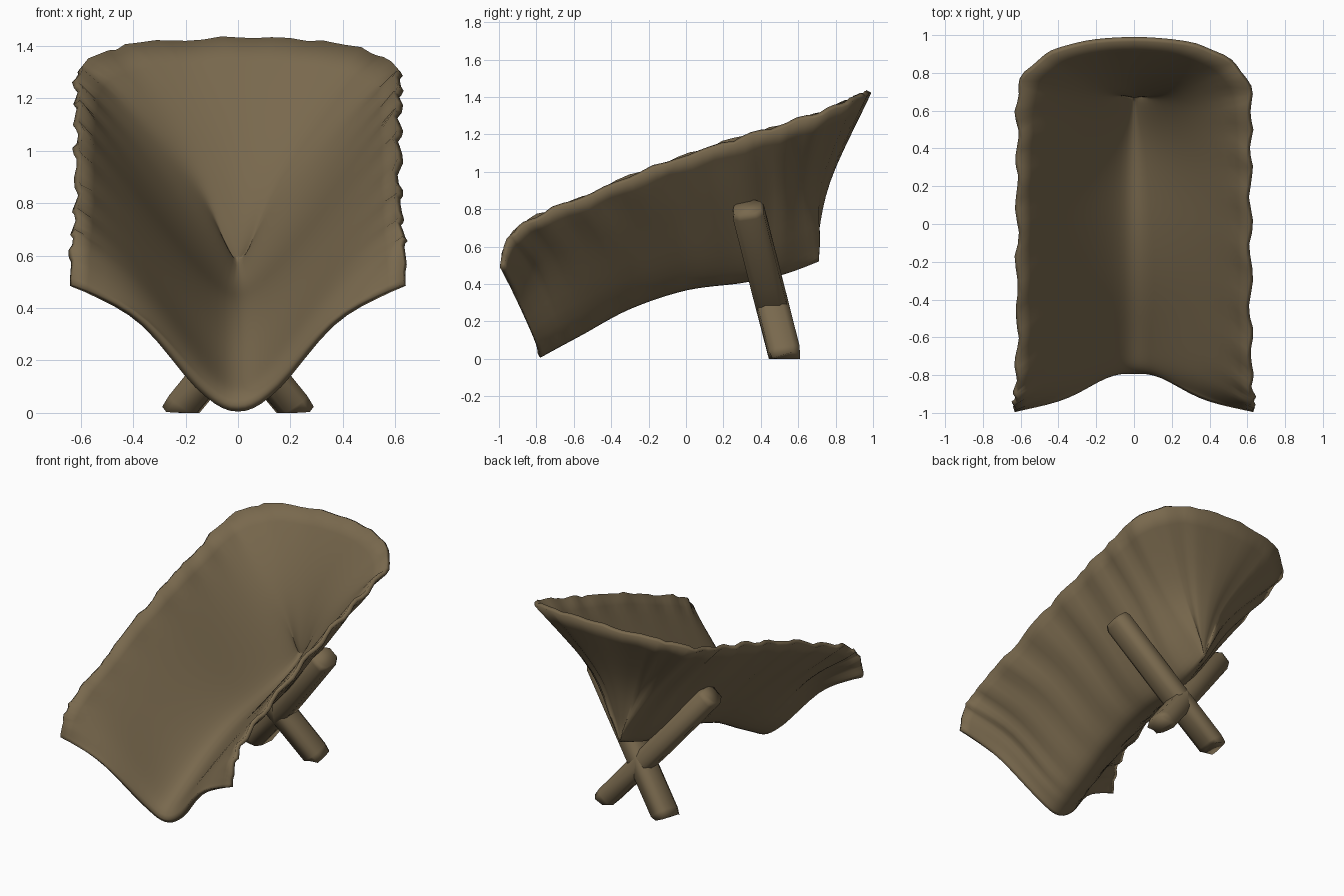
import bpy, bmesh, math, random
from mathutils import Vector

if "Cube" in bpy.data.objects:
    bpy.data.objects.remove(bpy.data.objects["Cube"])

random.seed(4)
hide = bpy.data.materials.new("brown_hide")
hide.diffuse_color = (0.19, 0.14, 0.075, 1)
hide.use_nodes = True
hide.node_tree.nodes["Principled BSDF"].inputs["Base Color"].default_value = hide.diffuse_color

# Stations of one half: keel (y, z), keel flare (x, rise), wall middle, rim
STATIONS = [
    ((-.78, .005), (.15, .08), (.38, -.91, .345), (.64, -.97, .49)),
    ((-.68, .06), (.15, .09), (.38, -.82, .45), (.64, -.94, .62)),
    ((-.55, .13), (.15, .09), (.40, -.68, .52), (.63, -.83, .73)),
    ((-.30, .265), (.15, .09), (.40, -.40, .63), (.62, -.55, .85)),
    ((.00, .365), (.15, .09), (.40, -.08, .75), (.62, -.17, 1.01)),
    ((.30, .405), (.14, .09), (.39, .25, .82), (.62, .20, 1.14)),
    ((.52, .45), (.12, .10), (.34, .51, .89), (.62, .50, 1.23)),
    ((.71, .52), (.07, .13), (.26, .67, .94), (.60, .77, 1.32)),
    ((.71, .52), (.04, .15), (.15, .75, .97), (.38, .94, 1.40)),
    ((.71, .52), (.00, .15), (.00, .78, .97), (.00, .99, 1.42)),
]


def catmull(p, t, first, last):
    """Point on a smooth curve through p, t in 0..1, with phantom ends."""
    q = [first] + p + [last]
    n = len(p) - 1
    i = min(int(t * n), n - 1)
    u = t * n - i
    a, b, c, d = q[i:i + 4]
    return 0.5 * (2 * b + (c - a) * u + (2 * a - 5 * b + 4 * c - d) * u * u
                  + (3 * b - a - 3 * c + d) * u ** 3)


def flip(v):
    return Vector((-v.x, v.y, v.z))


def half_point(s, t):
    """s runs front to back along the trough, t from keel to rim."""
    lines = [[], [], [], []]
    for k, a, m, r in STATIONS:
        lines[0].append(Vector((0, k[0], k[1])))
        lines[1].append(Vector((a[0], k[0] - .02 * a[0] / .15, k[1] + a[1])))
        lines[2].append(Vector(m))
        lines[3].append(Vector(r))
    row = [catmull(l, s, 2 * l[0] - l[1], flip(l[-2])) for l in lines]
    if s >= 7 / 9:
        row[0] = lines[0][-1].copy()
    blend = min(1, max(0, (s - 6 / 9) * 9))
    first = flip(row[1]).lerp(2 * row[0] - row[1], blend)
    return catmull(row, t, first, 2 * row[3] - row[2])


# Pleated hide trough with a fanned back: outer skin
NS, NT = 54, 14
bm = bmesh.new()
for side in (1, -1):
    grid = []
    jag = [random.uniform(-1, 1) for _ in range(NS + 1)]
    jag[NS] = 0
    for i in range(NS + 1):
        s = i / NS
        line = []
        for j in range(NT + 1):
            t = j / NT
            p = half_point(s, t)
            # pleats push the wall in and out, the rim is ragged
            fold = math.sin(s * 74 + side * 1.1 + 1.5 * t) * .009 + jag[i] * .004
            fold *= t * (1 - s ** 12) * min(1, s * 8)
            p += Vector((fold, 0, -fold * .8))
            if j == NT:
                p.z += jag[i] * .01
            p.x *= side
            line.append(bm.verts.new(p))
        grid.append(line)
    for i in range(NS):
        for j in range(NT):
            bm.faces.new((grid[i][j], grid[i + 1][j], grid[i + 1][j + 1], grid[i][j + 1]))
bmesh.ops.remove_doubles(bm, verts=bm.verts, dist=.002)
bmesh.ops.recalc_face_normals(bm, faces=bm.faces)
low = min(bm.faces, key=lambda f: f.calc_center_median().z)
if low.normal.z > 0:
    bmesh.ops.reverse_faces(bm, faces=bm.faces)
bm.normal_update()

# Inner skin: offset copy, smoothed into a rounded bowl
outer = list(bm.verts)
border = [e for e in bm.edges if e.is_boundary]
rim = {v for e in border for v in e.verts}
twin = {v: bm.verts.new(v.co - v.normal * (.028 if v in rim else .042)) for v in outer}
for f in list(bm.faces):
    bm.faces.new([twin[v] for v in reversed(f.verts)])
soft = [twin[v] for v in outer if v not in rim]
for _ in range(22):
    bmesh.ops.smooth_vert(bm, verts=soft, factor=.5, use_axis_x=True,
                          use_axis_y=True, use_axis_z=True)
for e in border:
    a, b = e.verts
    bm.faces.new((a, b, twin[b], twin[a]))
bmesh.ops.recalc_face_normals(bm, faces=bm.faces)
me = bpy.data.meshes.new("trough")
bm.to_mesh(me)
bm.free()
trough = bpy.data.objects.new("hide_trough", me)
bpy.context.collection.objects.link(trough)
me.materials.append(hide)
for f in me.polygons:
    f.use_smooth = True


# Crossed legs: chamfered poles running up along the outer walls
def leg(name, side):
    foot = Vector((-.205 * side, .525, .03))
    top = Vector((.42 * side, .33, .80))
    axis = top - foot
    side_dir = Vector((0, 1, 0)).cross(axis).normalized()
    depth_dir = axis.cross(side_dir).normalized()
    bm = bmesh.new()
    rings = []
    for t, k in ((-.05, .9), (0, 1), (.5, 1), (.98, 1), (1.01, .85)):
        c = foot + axis * t
        ring = []
        for u, v in ((1, .55), (.6, 1), (-.6, 1), (-1, .55),
                     (-1, -.55), (-.6, -1), (.6, -1), (1, -.55)):
            ring.append(bm.verts.new(c + side_dir * u * .068 * k
                                     + depth_dir * v * .084 * k))
        rings.append(ring)
    for lo, hi in zip(rings, rings[1:]):
        for n in range(8):
            bm.faces.new((lo[n], lo[(n + 1) % 8], hi[(n + 1) % 8], hi[n]))
    bm.faces.new(rings[0][::-1])
    bm.faces.new(rings[-1])
    for v in bm.verts:
        v.co.z = max(v.co.z, 0)
    bmesh.ops.recalc_face_normals(bm, faces=bm.faces)
    me = bpy.data.meshes.new(name)
    bm.to_mesh(me)
    bm.free()
    me.materials.append(hide)
    for f in me.polygons:
        f.use_smooth = True
    bpy.context.collection.objects.link(bpy.data.objects.new(name, me))


leg("right_leg", 1)
leg("left_leg", -1)
